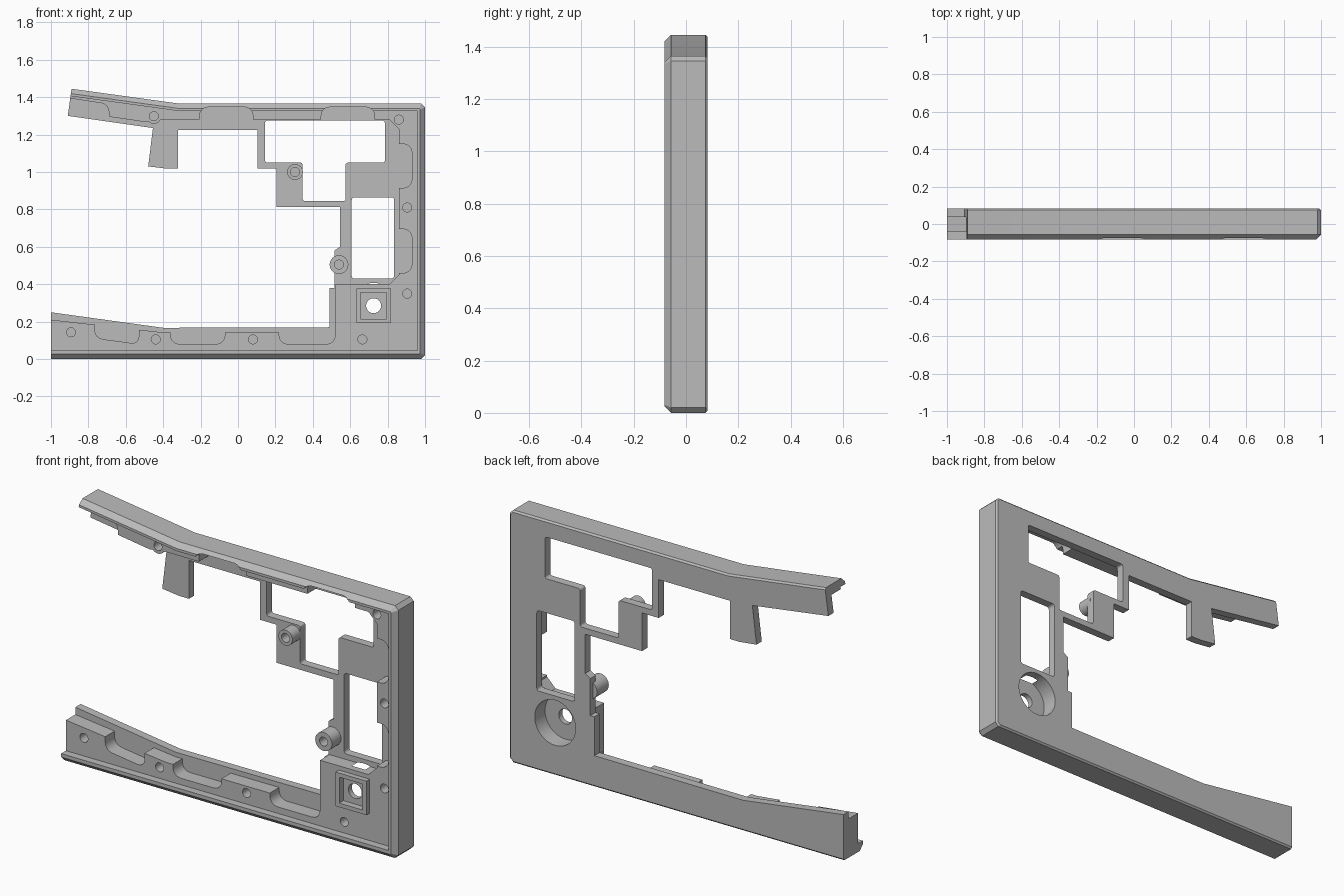
import bpy, bmesh, math

cube = bpy.data.objects.get("Cube")
if cube:
    bpy.data.objects.remove(cube, do_unlink=True)

mat = bpy.data.materials.new("mid grey")
mat.use_nodes = True
mat.diffuse_color = (0.5, 0.5, 0.5, 1)
mat.node_tree.nodes["Principled BSDF"].inputs["Base Color"].default_value = (0.5, 0.5, 0.5, 1)

BACK, FRONT = 0.083, -0.083      # outer depth
PLATE, LEDGE = 0.038, -0.042     # front faces of the thin plate and the raised ledge
CLEAR = 0.2                      # cutters run past the body by this much


def prism(name, pts, y0, y1, rounding=0.0, outer=0):
    """Extrude an x-z outline along y; optionally round its corners or chamfer its first edges."""
    bm = bmesh.new()
    near = [bm.verts.new((x, y0, z)) for x, z in pts]
    far = [bm.verts.new((x, y1, z)) for x, z in pts]
    n = len(pts)
    bm.faces.new(near)
    bm.faces.new(far[::-1])
    for i in range(n):
        j = (i + 1) % n
        bm.faces.new((near[i], far[i], far[j], near[j]))
    bmesh.ops.recalc_face_normals(bm, faces=bm.faces[:])
    if rounding:
        edges = [bm.edges.get((a, b)) for a, b in zip(near, far)]
        bmesh.ops.bevel(bm, geom=edges, offset=rounding, segments=4, profile=0.5, affect='EDGES')
    if outer:
        for ring, size in ((near, 0.026), (far, 0.009)):
            edges = [bm.edges.get((ring[i], ring[i + 1])) for i in range(outer)]
            bmesh.ops.bevel(bm, geom=edges, offset=size, segments=1, affect='EDGES')
    mesh = bpy.data.meshes.new(name)
    bm.to_mesh(mesh)
    bm.free()
    mesh.materials.append(mat)
    obj = bpy.data.objects.new(name, mesh)
    bpy.context.collection.objects.link(obj)
    return obj


def box(name, x0, x1, z0, z1, y0, y1, rounding=0.0):
    return prism(name, [(x0, z0), (x1, z0), (x1, z1), (x0, z1)], y0, y1, rounding)


def disc(name, x, z, r, y0, y1, sides=32):
    turn = [math.tau * i / sides for i in range(sides)]
    return prism(name, [(x + r * math.cos(a), z + r * math.sin(a)) for a in turn], y0, y1)


def combine(tool, operation='DIFFERENCE'):
    """Apply a boolean to the frame and discard the tool."""
    mod = frame.modifiers.new("shape", 'BOOLEAN')
    mod.operation, mod.solver, mod.object = operation, 'EXACT', tool
    bpy.context.view_layer.objects.active = frame
    bpy.ops.object.modifier_apply(modifier=mod.name)
    bpy.data.objects.remove(tool, do_unlink=True)


# Body: C-shaped outline, outer edges first
frame = prism("corner_frame", [
    (-1, 0), (0.98, 0), (1, 0.02), (1, 1.345), (0.98, 1.365), (-0.31, 1.365), (-0.89, 1.445),
    (-0.91, 1.30), (-0.455, 1.235), (-0.48, 1.03), (-0.38, 1.018), (-0.32, 1.018),
    (-0.32, 1.225), (0.105, 1.225), (0.105, 1.018), (0.205, 1.018), (0.205, 0.812),
    (0.545, 0.812), (0.545, 0.60), (0.515, 0.58), (0.515, 0.38), (0.49, 0.38),
    (0.49, 0.17), (-0.4, 0.167), (-1, 0.25)], FRONT, BACK, outer=6)

# Recess inside the rim, down to the ledge
combine(prism("rim_recess", [(-1.2, 0.045), (0.96, 0.045), (0.96, 1.325), (-0.31, 1.325),
                             (-1.2, 1.448)], -CLEAR, LEDGE))
# Recess inside the ledge, down to the plate
combine(prism("ledge_recess", [
    (-1.2, 0.233), (-0.4, 0.142), (0.52, 0.142), (0.52, 0.40), (0.81, 0.40), (0.86, 0.45),
    (0.86, 1.23), (0.81, 1.28), (-0.41, 1.28), (-0.5, 1.268), (-1.2, 1.37)], -CLEAR, PLATE))

# Windows through the plate
combine(prism("upper_window", [
    (0.145, 1.275), (0.145, 1.05), (0.345, 1.05), (0.345, 0.845), (0.575, 0.845),
    (0.575, 1.05), (0.785, 1.05), (0.785, 1.275)], LEDGE, CLEAR, 0.012))
combine(box("lower_window", 0.608, 0.835, 0.43, 0.865, 0.02, CLEAR, 0.015))

# Rounded pockets along the ledge
for x0, x1, z0, z1 in ((-0.36, -0.07, 0.08, 0.25), (0.22, 0.519, 0.08, 0.25),
                       (-0.205, 0.08, 1.2, 1.347), (0.445, 0.73, 1.2, 1.347),
                       (0.75, 0.93, 0.46, 0.695), (0.75, 0.93, 0.915, 1.15)):
    combine(box("pocket", x0, x1, z0, z1, -CLEAR, PLATE, 0.045))
combine(prism("lower_slant_pocket", [(-0.765, 0.112), (-0.53, 0.08), (-0.53, 0.3), (-0.765, 0.3)],
              -CLEAR, PLATE, 0.04))
combine(prism("upper_slant_pocket", [(-1.1, 1.2), (-0.69, 1.2), (-0.69, 1.362), (-1.1, 1.425)],
              -CLEAR, PLATE, 0.04))

# Raised bosses
bosses = ((0.305, 1.0, 0.042, -0.03), (0.54, 0.505, 0.05, -0.04), (-0.45, 1.298, 0.04, LEDGE))
for x, z, r, y in bosses:
    combine(disc("boss", x, z, r, y, 0.06), 'UNION')

# Square socket with a round well behind it
CX, CZ = 0.725, 0.285
for half, y0, y1, op in ((0.092, -0.07, -0.02, 'UNION'), (0.07, -CLEAR, -0.035, 'DIFFERENCE')):
    combine(box("socket", CX - half, CX + half, CZ - half, CZ + half, y0, y1), op)
combine(disc("well", CX, CZ, 0.122, -0.005, CLEAR, 48))
combine(disc("socket_hole", CX, CZ, 0.04, -CLEAR, CLEAR))

# Blind holes in the ledge and bosses
holes = [(0.905, 0.81), (0.905, 0.35), (0.86, 1.28), (0.665, 0.105), (0.08, 0.105),
         (-0.44, 0.105), (-0.893, 0.143)] + [b[:2] for b in bosses]
for x, z in holes:
    combine(disc("hole", x, z, 0.024, -CLEAR, 0.03, 24))

# Smooth round walls, keep edges sharp
bpy.ops.object.select_all(action='DESELECT')
frame.select_set(True)
bpy.context.view_layer.objects.active = frame
bpy.ops.object.shade_smooth_by_angle(angle=math.radians(30))
